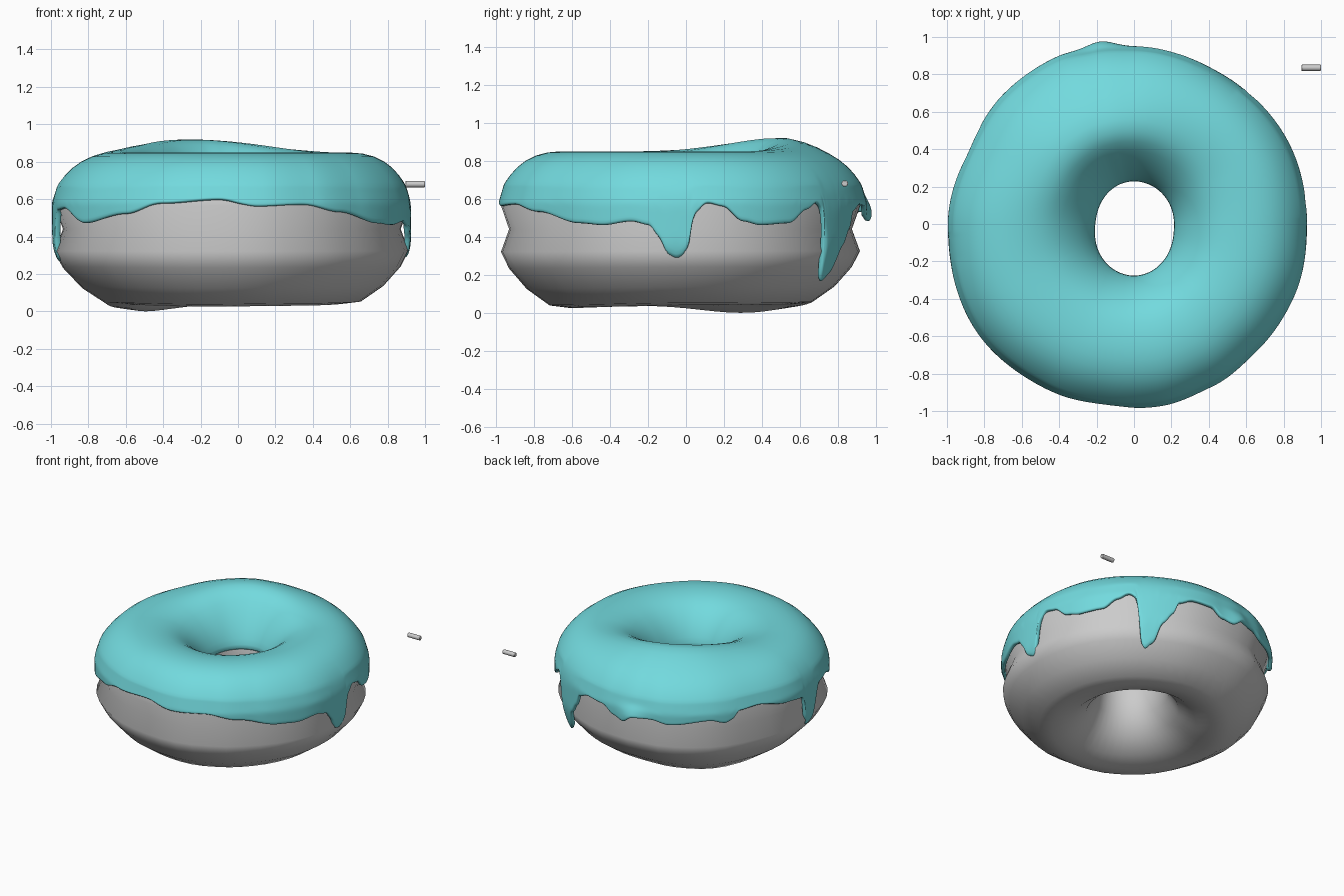
import bpy, bmesh, math

if "Cube" in bpy.data.objects:
    bpy.data.objects.remove(bpy.data.objects["Cube"])

RIM = [(0, .925), (30, .935), (60, .93), (90, .95), (103, .965), (115, .985), (135, .985), (155, .97),
       (180, .995), (215, 1.02), (243, 1.0), (262, .985), (278, .985), (296, .965), (314, .945), (335, .94)]
HOLE = [(0, .2), (90, .214), (170, .19), (270, .262)]
# Underside height around the ring
LOW = [(0, .04), (90, .045), (150, 0), (198, .035), (255, .025), (300, .03)]
# Height of the icing's lower edge around the ring, including drips
EDGE = [(1, .35), (2.5, .52), (7, .58), (12, .56), (19, .48), (25, .46), (36, .47), (43, .54), (48, .58),
        (51.5, .54), (52.7, .21), (55, .155), (59, .2), (63, .35), (68, .44), (70, .53), (77, .57),
        (86, .56), (92, .5), (97, .48), (102, .53), (110, .53), (118, .5), (135, .53), (142, .5),
        (145, .52), (148, .58), (157, .59), (172, .54), (182.5, .52), (184.5, .31), (187, .26),
        (190.5, .275), (193, .46), (195, .54), (203, .55), (216, .47), (233, .52), (246, .58),
        (264, .6), (276, .56), (291, .57), (305, .53), (323, .47), (332, .46),
        (342, .48), (348, .46), (351, .4), (354, .3), (357, .28), (359, .295)]
# Cross-section: u runs from hole to rim, v is height relative to the waist
TOP = [(.008, .24), (.035, .4), (.11, .64), (.24, .86), (.37, .96), (.56, 1), (.735, .95), (.87, .8), (.96, .58)]
BOTTOM = [(1, .3), (.94, 0), (1, -.29), (.94, -.5), (.81, -.76), (.64, -.97), (.5, -1),
          (.32, -.92), (.16, -.7), (.06, -.4), (.03, -.1)]
WAIST = .44


def around(table, a):
    """Smooth periodic interpolation by angle in degrees."""
    pts = [(table[-1][0] - 360, table[-1][1])] + table + [(table[0][0] + 360, table[0][1])]
    for (a0, b0), (a1, b1) in zip(pts, pts[1:]):
        if a0 <= a <= a1:
            t = (a - a0) / (a1 - a0)
            return b0 + (b1 - b0) * t * t * (3 - 2 * t)


def top_height(u, v, a, drop=0):
    """Height of the upper surface, with a raised hump at the back."""
    lobe = max(0, math.cos(math.radians(a - 117))) ** 2
    return WAIST + v * (.855 - drop - WAIST) + .1 * lobe * math.exp(-((u - .4) / .2) ** 2)


def loft(name, count, section, closed):
    """Sweep a section that varies with angle around z."""
    bm = bmesh.new()
    rings = []
    for i in range(count):
        a = 360 * i / count
        c, s = math.cos(math.radians(a)), math.sin(math.radians(a))
        rings.append([bm.verts.new((r * c, r * s, z)) for r, z in section(a)])
    n = len(rings[0])
    for i in range(count):
        p, q = rings[i], rings[(i + 1) % count]
        for j in range(n if closed else n - 1):
            k = (j + 1) % n
            bm.faces.new((p[j], p[k], q[k], q[j])).smooth = True
    me = bpy.data.meshes.new(name)
    bm.to_mesh(me)
    bm.free()
    ob = bpy.data.objects.new(name, me)
    bpy.context.collection.objects.link(ob)
    return ob


def dough_section(a):
    r0 = around(HOLE, a)
    r1 = around(RIM, a) - .012 - .025 * max(0, math.sin(math.radians(a)))
    low = around(LOW, a)
    upper = [(r0 + (.5 + (u - .5) * .94) * (r1 - r0), top_height(u, v, a, .03)) for u, v in TOP]
    lower = [(r0 + u * (r1 - r0), WAIST + v * (WAIST - low)) for u, v in BOTTOM]
    return upper + lower


def icing_section(a):
    r0, r1, end = around(HOLE, a), around(RIM, a), around(EDGE, a)
    pts = [(r0 + u * (r1 - r0), top_height(u, v, a)) for u, v in TOP]
    rs, zs = pts[-1]
    bump = .03 * math.exp(-((a - 101) / 6) ** 2)   # drip curling outward at the back
    for k in range(1, 9):                          # side wall hanging down to the edge
        z = zs + (end - zs) * k / 8
        r = rs + (r1 - rs) * min(1, (zs - z) / .1)
        r += bump * min(1, max(0, (.62 - z) / .08))
        pts.append((r - max(0, .35 - z) * .3, z))
    return pts


# Dough ring with pinched waist
loft("dough", 48, dough_section, True)

# Icing shell with drips
icing = loft("icing", 360, icing_section, False)
solid = icing.modifiers.new("thickness", 'SOLIDIFY')
solid.thickness, solid.offset = .03, -1
sub = icing.modifiers.new("smooth", 'SUBSURF')
sub.levels = sub.render_levels = 1
mat = bpy.data.materials.new("teal_icing")
mat.diffuse_color = (.17, .70, .73, 1)
mat.use_nodes = True
mat.node_tree.nodes["Principled BSDF"].inputs["Base Color"].default_value = mat.diffuse_color
icing.data.materials.append(mat)

# Loose sprinkle beside the ring
bpy.ops.mesh.primitive_cylinder_add(vertices=16, radius=.017, depth=.105,
                                    location=(.947, .835, .68), rotation=(0, math.pi / 2, 0))
sprinkle = bpy.context.object
sprinkle.name = "sprinkle"
bevel = sprinkle.modifiers.new("round_ends", 'BEVEL')
bevel.width, bevel.segments = .004, 2
bpy.ops.object.shade_smooth_by_angle()
